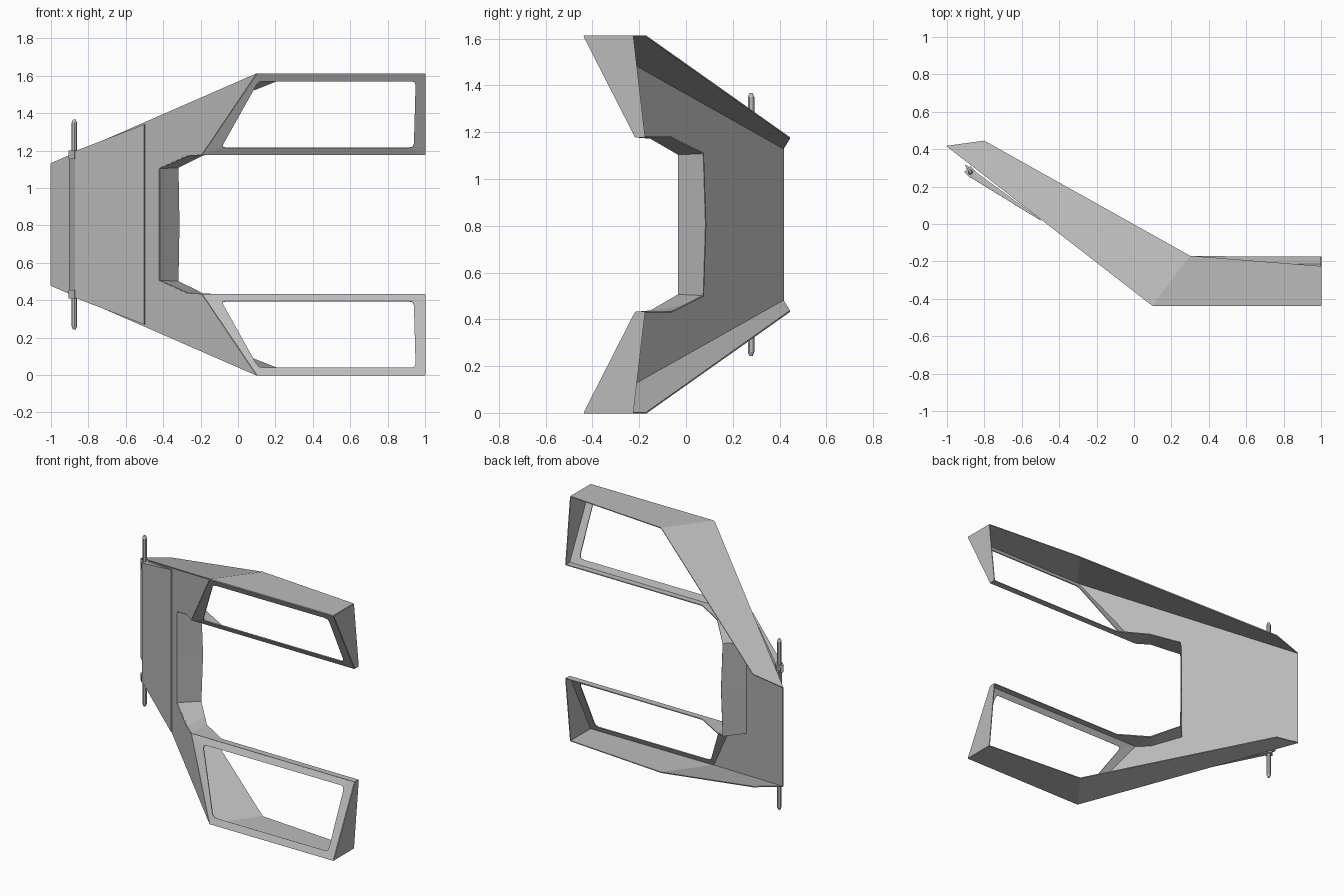
import bpy, bmesh
from mathutils import Vector

MID = 0.805  # height of the symmetry plane

cube = bpy.data.objects.get("Cube")
if cube:
    bpy.data.objects.remove(cube)

grey = bpy.data.materials.new("hull grey")
grey.use_nodes = True
colour = (0.5, 0.5, 0.5, 1)
grey.diffuse_color = colour
grey.node_tree.nodes["Principled BSDF"].inputs["Base Color"].default_value = colour


def sheet(name, faces, thickness=0.006):
    """Thin plating from upper-half faces, mirrored to the lower half."""
    bm = bmesh.new()
    for face in faces:
        bm.faces.new([bm.verts.new((x, y, z - MID)) for x, y, z in face])
    bmesh.ops.remove_doubles(bm, verts=bm.verts, dist=0.0005)
    bmesh.ops.recalc_face_normals(bm, faces=bm.faces)
    mesh = bpy.data.meshes.new(name)
    bm.to_mesh(mesh)
    bm.free()
    mesh.materials.append(grey)
    ob = bpy.data.objects.new(name, mesh)
    ob.location.z = MID
    bpy.context.collection.objects.link(ob)
    mirror = ob.modifiers.new("Mirror", 'MIRROR')
    mirror.use_axis = (False, False, True)
    solid = ob.modifiers.new("Solidify", 'SOLIDIFY')
    solid.thickness = thickness
    solid.offset = 0
    return ob


def wall(x, z):
    """Point on the upright slanting front wall."""
    return (x, 0.03 - 0.775 * (x + 0.5), z)


def arm(x, z):
    """Point on the leaning front plane of the arm."""
    return (x, -0.435 + (1.61 - z) * 0.51, z)


def strip(a, b):
    """Quads between two edges with matching points."""
    return [(a[i], a[i + 1], b[i + 1], b[i]) for i in range(len(a) - 1)]


# Front wall
tip_mid, tip = wall(-1, MID), wall(-1, 1.13)
elbow = arm(0.1, 1.61)
root = wall(-0.19, 1.18)
notch = [wall(-0.42, MID), wall(-0.42, 1.105), wall(-0.265, 1.175), root]
sheet("front_wall", [[tip_mid, tip, elbow] + notch[::-1]])

# Outer skin: sloping hull part and level arm part
arm_end = arm(1, 1.61)
back_elbow, back_end = (0.3, -0.17, 1.61), (1, -0.225, 1.61)
sheet("outer_skin", [(tip, elbow, back_elbow, (-0.8, 0.445, 1.175)),
                     (elbow, arm_end, back_end, back_elbow)])

# Inner lip around the notch and along the arm
inner_end, lip_end = arm(1, 1.18), (1, -0.175, 1.18)
lip = [(-0.315, 0.085, MID), (-0.32, 0.075, 1.11), (-0.23, -0.015, 1.155),
       (-0.185, -0.06, 1.178)]
lip_bend = (0, -0.17, 1.18)
sheet("inner_lip", strip(notch, lip) + [(root, lip[-1], lip_bend),
                                        (root, lip_bend, lip_end, inner_end)])

# Arm end cap
sheet("arm_end_cap", [(arm_end, back_end, lip_end, inner_end)])

# Arm frame with a rounded opening
outer = [root, elbow, arm_end, inner_end]
corners = [Vector(arm(*p)) for p in
           ((-0.09, 1.215), (0.11, 1.572), (0.95, 1.572), (0.94, 1.215))]
rounded = []
for i, c in enumerate(corners):
    before = c + (corners[i - 1] - c).normalized() * 0.025
    after = c + (corners[(i + 1) % 4] - c).normalized() * 0.025
    rounded.append([before, (before + after + c * 2) / 4, after])
frame = []
for i in range(4):
    j = (i + 1) % 4
    a, b, c = rounded[i]
    frame += [(outer[i], a, b), (outer[i], b, c),
              (outer[i], c, rounded[j][0], outer[j])]
sheet("arm_frame", frame)

# Raised panel on the front wall, with its left return and top closing
hinge, hinge_mid = (-0.87, 0.25, 1.195), (-0.87, 0.25, MID)
seam, seam_mid = (-0.5, 0.022, 1.34), (-0.5, 0.022, MID)
side, side_mid = (-0.9, 0.315, 1.18), (-0.9, 0.315, MID)
sheet("raised_panel", [(hinge_mid, hinge, seam, seam_mid),
                       (side_mid, side, hinge, hinge_mid),
                       (side, hinge, seam)])


def rod(name, radius, tip_radius, low, high, sides):
    bpy.ops.mesh.primitive_cone_add(vertices=sides, radius1=radius, radius2=tip_radius,
                                    depth=high - low,
                                    location=(-0.875, 0.278, (low + high) / 2))
    ob = bpy.context.object
    ob.name = name
    ob.data.materials.append(grey)
    if sides > 8:
        bpy.ops.object.shade_smooth_by_angle()
    return ob


# Barrels with tips and square sockets, above and below
for end, sign in (("upper", 1), ("lower", -1)):
    for part, r, t, low, high, sides in (("socket", 0.032, 0.032, 0.35, 0.395, 4),
                                         ("barrel", 0.014, 0.014, 0.38, 0.545, 12),
                                         ("barrel_tip", 0.014, 0.007, 0.545, 0.562, 12)):
        ob = rod(end + "_" + part, r, t, MID + low, MID + high, sides)
        if sign < 0:
            ob.rotation_euler.x = 3.14159
            ob.location.z = 2 * MID - ob.location.z
